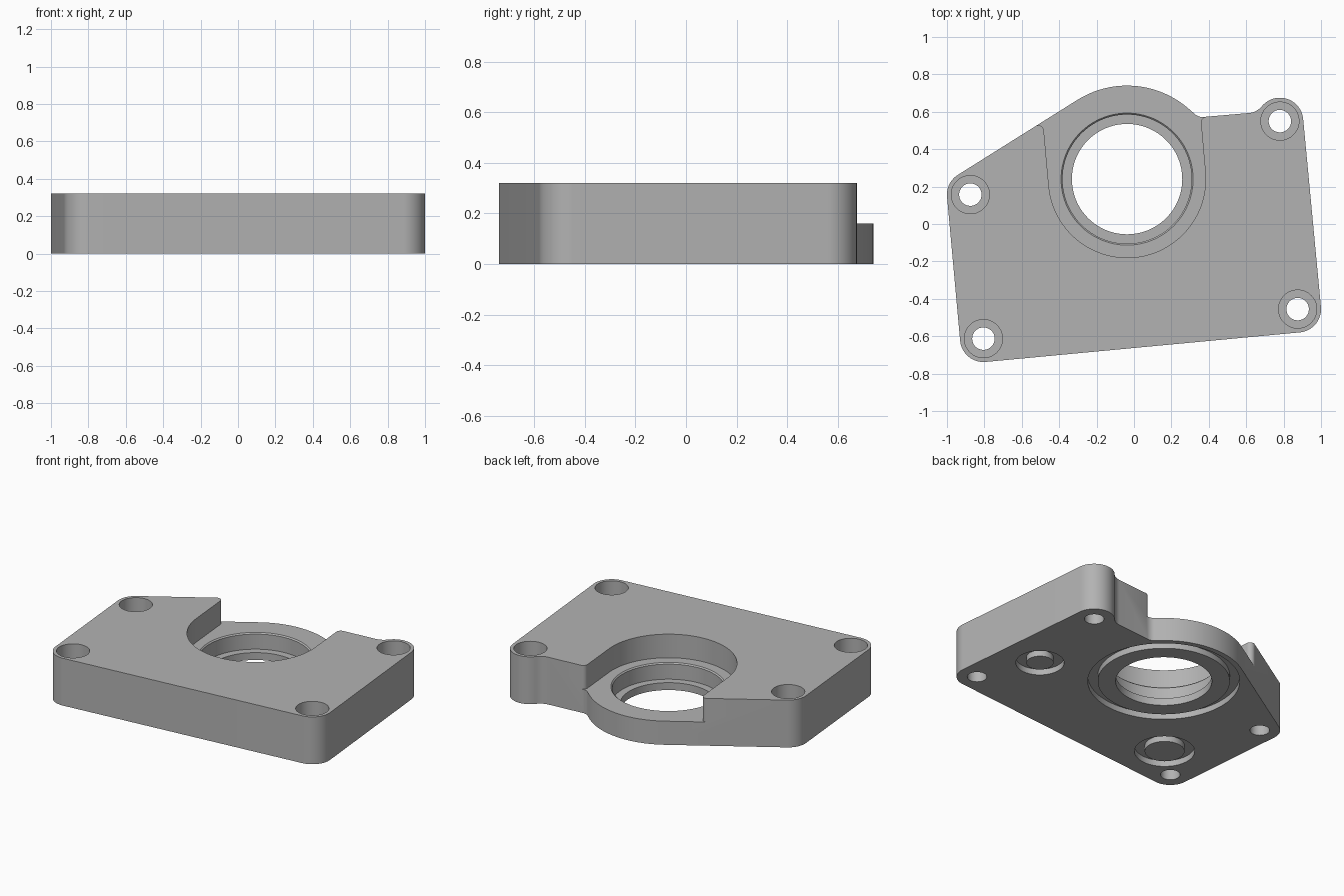
import bpy, bmesh, math
from mathutils import Vector

if "Cube" in bpy.data.objects:
    bpy.data.objects.remove(bpy.data.objects["Cube"])

H, FLOOR = 0.32, 0.16            # plate height, pocket floor height
BX, BY = -0.037, 0.24            # bearing bore centre
CORNERS = [(-0.805, -0.613), (0.875, -0.455), (0.78, 0.55), (-0.875, 0.157)]


def belt(circles):
    """Closed outline running tangentially round circles; negative radius = inside curve."""
    n, heads, pts = len(circles), [], []
    for i in range(n):
        (x0, y0, r0), (x1, y1, r1) = circles[i], circles[(i + 1) % n]
        ratio = (r0 - r1) / math.hypot(x1 - x0, y1 - y0)
        heads.append(math.atan2(y1 - y0, x1 - x0) + math.asin(max(-1, min(1, ratio))))
    for i, (x, y, r) in enumerate(circles):
        start, turn = heads[i - 1], (heads[i] - heads[i - 1]) % math.tau
        if r < 0:
            turn -= math.tau
        if abs(turn) > 6:
            turn = 0
        steps = max(1, math.ceil(abs(turn) / math.tau * 96))
        for k in range(steps + 1):
            a = start + turn * k / steps
            p = Vector((x + r * math.sin(a), y - r * math.cos(a)))
            if not pts or (p - pts[-1]).length > 1e-4:
                pts.append(p)
    return pts


def make_object(name, bm):
    bmesh.ops.recalc_face_normals(bm, faces=bm.faces)
    mesh = bpy.data.meshes.new(name)
    bm.to_mesh(mesh)
    bm.free()
    ob = bpy.data.objects.new(name, mesh)
    bpy.context.collection.objects.link(ob)
    return ob


def prism(name, outline, z0, z1):
    bm = bmesh.new()
    face = bm.faces.new([bm.verts.new((p.x, p.y, z0)) for p in outline])
    ext = bmesh.ops.extrude_face_region(bm, geom=[face])
    top = [v for v in ext["geom"] if isinstance(v, bmesh.types.BMVert)]
    bmesh.ops.translate(bm, vec=(0, 0, z1 - z0), verts=top)
    return make_object(name, bm)


def turned(name, x, y, profile, seg=64, ring=False):
    """Turned solid from (radius, z) points; ring=True closes the profile on itself."""
    bm = bmesh.new()
    loops = [[bm.verts.new((x + r * math.cos(math.tau * k / seg),
                            y + r * math.sin(math.tau * k / seg), z)) for k in range(seg)]
             for r, z in profile]
    pairs = list(zip(loops, loops[1:]))
    if ring:
        pairs.append((loops[-1], loops[0]))
    else:
        bm.faces.new(loops[0])
        bm.faces.new(loops[-1])
    for a, b in pairs:
        for k in range(seg):
            j = (k + 1) % seg
            bm.faces.new((a[k], a[j], b[j], b[k]))
    return make_object(name, bm)


# Plate: rounded corners, bearing boss and two blended inside curves
b, c, d, a = [(x, y, 0.125) for x, y in CORNERS]
plate = prism("housing_plate", belt([b, c, d, (0.606, 0.693, -0.1), (0.366, 0.632, -0.06),
                                     (BX, BY, 0.5), a]), 0, H)

# Open pocket above the bearing seat
cutters = [prism("pocket_cutter", belt([
    (BX, BY, 0.42), (0.388, 0.543, -0.03), (0.5, 0.62, 0.005), (0.5, 1, 0.005),
    (-0.7, 1, 0.005), (-0.7, 0.45, 0.005), (-0.512, 0.498, -0.03)]), FLOOR, 0.5)]

# Stepped bearing bore with a small lead-in chamfer
cutters.append(turned("bore_cutter", BX, BY, [
    (0.295, -0.1), (0.295, 0.05), (0.345, 0.05), (0.345, FLOOR - 0.008),
    (0.353, FLOOR), (0.353, 0.25)], 128))

# Counterbored bolt holes
for x, y in CORNERS:
    cutters.append(turned("bolt_hole_cutter", x, y, [
        (0.06, -0.1), (0.06, 0.16), (0.102, 0.16), (0.102, 0.5)]))

# Seal grooves in the underside
for x, y, r0, r1 in [(BX, BY, 0.405, 0.466), (0.69, -0.075, 0.083, 0.148),
                     (-0.593, -0.415, 0.122, 0.185)]:
    cutters.append(turned("groove_cutter", x, y, [
        (r0, -0.05), (r1, -0.05), (r1, 0.04), (r0, 0.04)], 96, True))

for cutter in cutters:
    mod = plate.modifiers.new(cutter.name, 'BOOLEAN')
    mod.operation, mod.solver, mod.object = 'DIFFERENCE', 'EXACT', cutter
    cutter.hide_render = True

# Bake the cuts, then drop the cutters
bpy.context.view_layer.update()
baked = bpy.data.meshes.new_from_object(
    plate.evaluated_get(bpy.context.evaluated_depsgraph_get()))
plate.modifiers.clear()
plate.data = baked
for cutter in cutters:
    bpy.data.objects.remove(cutter)

# Plain metal colour
metal = bpy.data.materials.new("machined_grey")
metal.diffuse_color = (0.45, 0.45, 0.45, 1)
metal.use_nodes = True
metal.node_tree.nodes["Principled BSDF"].inputs["Base Color"].default_value = metal.diffuse_color
plate.data.materials.clear()
plate.data.materials.append(metal)

bpy.context.view_layer.objects.active = plate
plate.select_set(True)
bpy.ops.object.shade_smooth_by_angle(angle=math.radians(30))
